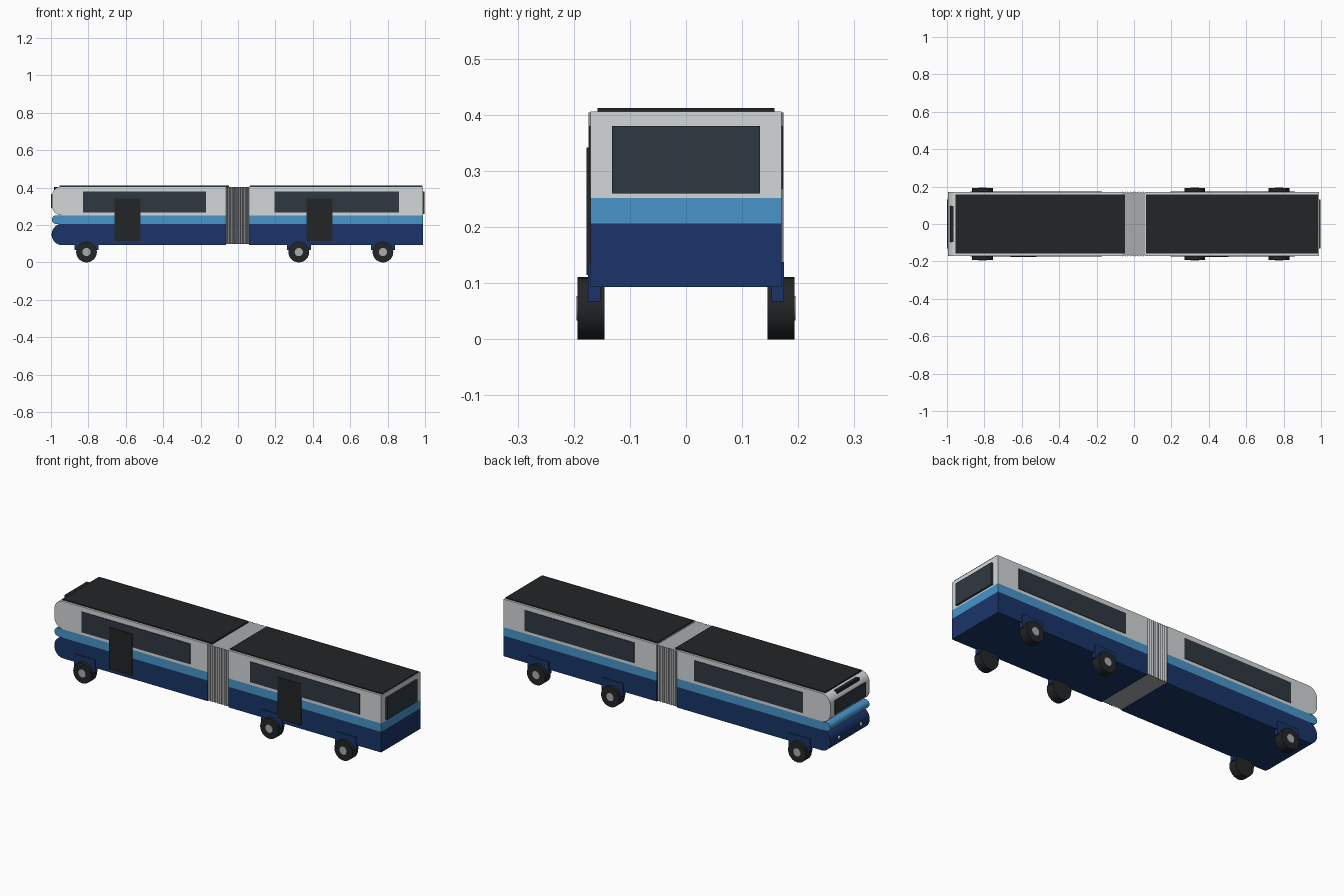
import bpy
import math

if "Cube" in bpy.data.objects:
    bpy.data.objects.remove(bpy.data.objects["Cube"])

# Colours
def mat(name, r, g, b):
    m = bpy.data.materials.new(name)
    m.diffuse_color = (r, g, b, 1)
    m.use_nodes = True
    m.node_tree.nodes["Principled BSDF"].inputs["Base Color"].default_value = m.diffuse_color
    return m

NAVY = mat("navy", 0.01, 0.035, 0.14)
BLUE = mat("light_blue", 0.065, 0.30, 0.60)
WHITE = mat("off_white", 0.65, 0.68, 0.69)
GLASS = mat("glass", 0.028, 0.04, 0.053)
BLACK = mat("black", 0.016, 0.018, 0.02)
GREY = mat("bellows_grey", 0.40, 0.41, 0.42)
LAMP = mat("lamp", 0.85, 0.85, 0.75)


def finish(obj, name, material):
    obj.name = name
    obj.data.materials.append(material)
    return obj


def box(name, x, y, z, material):
    """Box from (min, max) pairs."""
    bpy.ops.mesh.primitive_cube_add(
        size=1, location=[(a + b) / 2 for a, b in (x, y, z)])
    obj = bpy.context.object
    obj.scale = [b - a for a, b in (x, y, z)]
    bpy.ops.object.transform_apply(location=False, rotation=False, scale=True)
    return finish(obj, name, material)


def prism(name, bottom, top, material):
    """Solid between two matching rings of points."""
    n = len(bottom)
    faces = [tuple(range(n))[::-1], tuple(range(n, 2 * n))]
    faces += [(i, (i + 1) % n, n + (i + 1) % n, n + i) for i in range(n)]
    me = bpy.data.meshes.new(name)
    me.from_pydata(bottom + top, [], faces)
    obj = bpy.data.objects.new(name, me)
    bpy.context.collection.objects.link(obj)
    bpy.context.view_layer.objects.active = obj
    bpy.ops.object.select_all(action='DESELECT')
    obj.select_set(True)
    bpy.ops.object.mode_set(mode='EDIT')
    bpy.ops.mesh.select_all(action='SELECT')
    bpy.ops.mesh.normals_make_consistent(inside=False)
    bpy.ops.object.mode_set(mode='OBJECT')
    return finish(obj, name, material)


def nosed_band(name, x0, x1, z0, z1, material, w=0.17):
    """Body band whose front end is rounded in side profile."""
    r = min(0.052, (z1 - z0) / 2 - 0.0005)
    prof = [(x1, z0), (x1, z1)]
    for cz, start in ((z1 - r, 90), (z0 + r, 180)):
        for i in range(9):
            a = math.radians(start + i * 90 / 8)
            prof.append((x0 + r + r * math.cos(a), cz + r * math.sin(a)))
    obj = prism(name, [(x, -w, z) for x, z in prof],
                [(x, w, z) for x, z in prof], material)
    bpy.ops.object.shade_smooth_by_angle(angle=math.radians(30))
    return obj


# Body bands: front car with rounded nose, square rear car
for part, z0, z1, m in (("lower_body", 0.093, 0.206, NAVY),
                        ("stripe", 0.206, 0.252, BLUE),
                        ("upper_body", 0.252, 0.406, WHITE)):
    nosed_band("front_" + part, -0.995, -0.065, z0, z1, m)
    box("rear_" + part, (0.06, 0.988), (-0.17, 0.17), (z0, z1), m)

# Roof panels
box("front_roof", (-0.955, -0.047), (-0.158, 0.158), (0.403, 0.412), BLACK)
box("rear_roof", (0.063, 0.985), (-0.158, 0.158), (0.403, 0.412), BLACK)

# Pleated bellows joining the two cars
pleats = 9
xs = [-0.067 + 0.125 * i / (2 * pleats) for i in range(2 * pleats + 1)]
ring = [(x, -(0.174 if i % 2 else 0.166)) for i, x in enumerate(xs)]
ring += [(x, -y) for x, y in reversed(ring)]
prism("bellows", [(x, y, 0.098) for x, y in ring],
      [(x, y, 0.404) for x, y in ring], GREY)

# Side windows on both sides
for s, side in ((-1, "right"), (1, "left")):
    y = sorted((s * 0.16, s * 0.173))
    box("front_window_" + side, (-0.83, -0.17), y, (0.268, 0.38), GLASS)
    box("rear_window_" + side, (0.195, 0.86), y, (0.268, 0.38), GLASS)

# Doors on one side only
box("front_door", (-0.66, -0.52), (-0.177, -0.16), (0.115, 0.342), BLACK)
box("rear_door", (0.365, 0.505), (-0.177, -0.16), (0.115, 0.342), BLACK)

# End glazing and destination sign
box("back_window", (0.98, 0.998), (-0.132, 0.132), (0.26, 0.38), GLASS)
box("windshield", (-1.0, -0.98), (-0.132, 0.132), (0.29, 0.365), GLASS)
box("route_sign", (-0.985, -0.965), (-0.096, 0.096), (0.375, 0.402), BLACK)

# Headlights
for y in (-0.095, 0.095):
    bpy.ops.mesh.primitive_uv_sphere_add(
        segments=16, ring_count=8, radius=0.012, location=(-0.988, y, 0.15))
    finish(bpy.context.object, "headlight", LAMP)
    bpy.ops.object.shade_smooth_by_angle()


def disc(name, x, y, r, depth, material):
    bpy.ops.mesh.primitive_cylinder_add(
        vertices=24, radius=r, depth=depth, location=(x, y, 0.0555),
        rotation=(math.pi / 2, 0, 0))
    finish(bpy.context.object, name, material)
    bpy.ops.object.shade_smooth_by_angle()


# Wheels, hubs and arch blocks
for x in (-0.81, 0.325, 0.775):
    for s in (-1, 1):
        disc("tyre", x, s * 0.169, 0.0555, 0.048, BLACK)
        disc("hub", x, s * 0.184, 0.022, 0.022, GREY)
        box("wheel_arch", (x - 0.064, x + 0.064),
            sorted((s * 0.152, s * 0.175)), (0.067, 0.138), NAVY)
